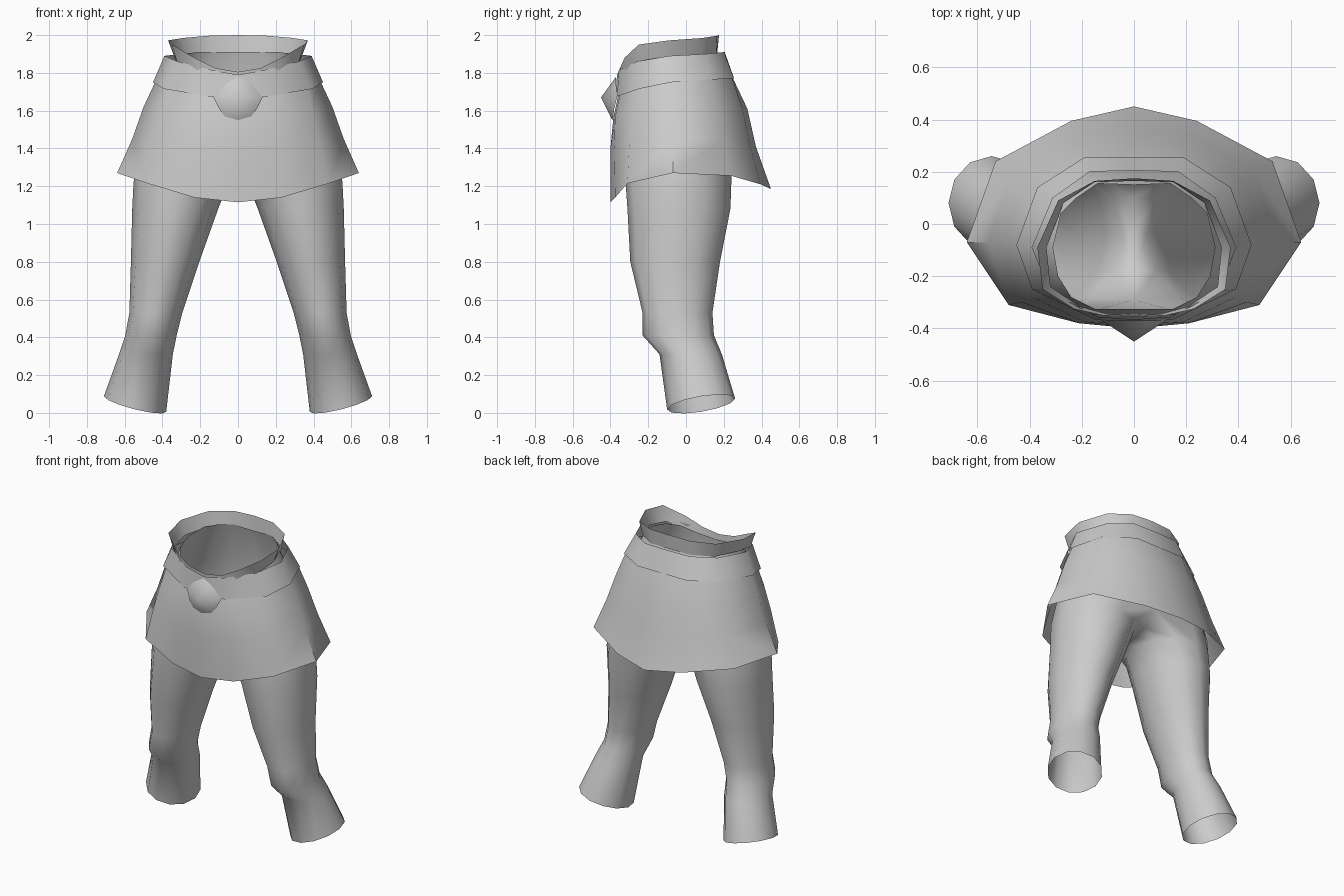
import bpy, bmesh, math

cloth = bpy.data.materials.new("light_grey_cloth")
cloth.diffuse_color = (0.6, 0.6, 0.6, 1)


def loft(name, rings, closed_below=0, hip=None, angle=40):
    """Skin the +x half of a part through rings listed bottom to top, then mirror it.
    The first `closed_below` rings are closed loops; `hip` picks the points of the
    last closed loop that carry on into the open rings above."""
    bm = bmesh.new()
    vs = [[bm.verts.new(p) for p in r] for r in rings]
    for k in range(len(vs) - 1):
        a, b = vs[k], vs[k + 1]
        loop = k + 1 < closed_below
        if hip and k + 1 == closed_below:
            a = [a[i] for i in hip]
        n = len(a)
        for i in range(n if loop else n - 1):
            j = (i + 1) % n
            bm.faces.new((a[i], a[j], b[j], b[i]))
    bmesh.ops.remove_doubles(bm, verts=bm.verts, dist=0.0005)
    me = bpy.data.meshes.new(name)
    bm.to_mesh(me)
    bm.free()
    me.materials.append(cloth)
    ob = bpy.data.objects.new(name, me)
    bpy.context.collection.objects.link(ob)
    bpy.ops.object.select_all(action='DESELECT')
    ob.select_set(True)
    bpy.context.view_layer.objects.active = ob
    bpy.ops.object.shade_smooth_by_angle(angle=math.radians(angle))
    m = ob.modifiers.new("mirror", 'MIRROR')
    m.merge_threshold = 0.001
    return ob


def leg_ring(z, inner, outer, front, back, tilt_x=0.0, tilt_y=0.0):
    """Twelve-sided leg section, starting at the front and turning outward."""
    cx, rx = (inner + outer) / 2, (outer - inner) / 2
    cy, ry = (front + back) / 2, (back - front) / 2
    pts = []
    for i in range(12):
        t = math.tau * i / 12
        dx, dy = rx * math.sin(t), -ry * math.cos(t)
        pts.append((cx + dx, cy + dy, z + tilt_x * dx + tilt_y * dy))
    return pts


# Trousers: two legs joining at the crotch, open at ankles and waist
legs = [
    leg_ring(0.047, 0.38, 0.71, -0.10, 0.26, 0.25, 0.16),
    leg_ring(0.31, 0.345, 0.63, -0.14, 0.19),
    leg_ring(0.41, 0.325, 0.597, -0.23, 0.148),
    leg_ring(0.53, 0.295, 0.575, -0.23, 0.14),
    leg_ring(0.80, 0.205, 0.567, -0.295, 0.18),
    leg_ring(1.08, 0.105, 0.56, -0.31, 0.235),
    leg_ring(1.22, 0.05, 0.553, -0.32, 0.24),
]
crotch = [(.27, -.325, 1.36), (.42, -.26, 1.36), (.51, -.14, 1.36), (.535, -.02, 1.36),
          (.49, .12, 1.36), (.39, .20, 1.36), (.26, .24, 1.36), (0, .20, 1.36),
          (0, .10, 1.27), (0, -.03, 1.25), (0, -.17, 1.27), (0, -.29, 1.36)]
hips = [(0, -.35, 1.6), (.2, -.345, 1.6), (.33, -.27, 1.6), (.42, -.15, 1.6), (.44, -.04, 1.6),
        (.41, .08, 1.6), (.32, .17, 1.6), (.2, .23, 1.6), (0, .24, 1.6)]
waist = [(0, -.325, 1.78), (.15, -.325, 1.79), (.24, -.28, 1.83), (.29, -.2, 1.86),
         (.31, -.09, 1.88), (.28, .04, 1.9), (.22, .1, 1.91), (.14, .155, 1.91), (0, .15, 1.91)]
loft("trousers", legs + [crotch, hips, waist], 8, [11, 0, 1, 2, 3, 4, 5, 6, 7], 50)

# Skirt: flared panel with a hem that dips at front and back
loft("skirt", [
    [(0, -.40, 1.115), (.23, -.375, 1.14), (.48, -.31, 1.215), (.64, -.07, 1.27),
     (.53, .24, 1.255), (.24, .395, 1.21), (0, .45, 1.185)],
    [(0, -.40, 1.40), (.21, -.38, 1.41), (.43, -.30, 1.43), (.56, -.07, 1.45),
     (.46, .20, 1.45), (.22, .335, 1.43), (0, .37, 1.41)],
    [(0, -.385, 1.56), (.19, -.375, 1.57), (.39, -.28, 1.60), (.50, -.07, 1.62),
     (.41, .17, 1.62), (.20, .30, 1.61), (0, .325, 1.61)],
    [(0, -.355, 1.70), (.16, -.345, 1.71), (.36, -.24, 1.75), (.425, -.08, 1.78),
     (.35, .13, 1.80), (.18, .235, 1.80), (0, .235, 1.80)],
], angle=50)

# Belt: sloped band, lower at the front
loft("belt", [
    [(0, -.375, 1.665), (.15, -.365, 1.675), (.39, -.25, 1.715), (.45, -.08, 1.75),
     (.37, .14, 1.765), (.19, .255, 1.77), (0, .255, 1.77)],
    [(0, -.365, 1.79), (.14, -.355, 1.815), (.32, -.26, 1.86), (.39, -.09, 1.89),
     (.31, .10, 1.90), (.17, .20, 1.91), (0, .205, 1.91)],
], angle=50)

# Waistband: collar above the belt, cut in a V at the front
loft("waistband", [
    [(0, -.35, 1.73), (.10, -.345, 1.75), (.21, -.315, 1.79), (.32, -.24, 1.85),
     (.335, -.09, 1.88), (.27, .08, 1.89), (.15, .16, 1.90), (0, .165, 1.90)],
    [(0, -.355, 1.805), (.12, -.35, 1.825), (.23, -.325, 1.88), (.35, -.25, 1.95),
     (.37, -.09, 1.972), (.29, .09, 1.985), (.15, .165, 1.997), (0, .175, 2.0)],
], angle=50)

# Buckle: faceted knob rising to a point
loft("buckle", [
    [(0, -.39, 1.55), (.07, -.385, 1.57), (.10, -.38, 1.61), (.13, -.365, 1.67),
     (.07, -.37, 1.74), (0, -.37, 1.78)],
    [(0, -.45, 1.67)] * 6,
], angle=70)
